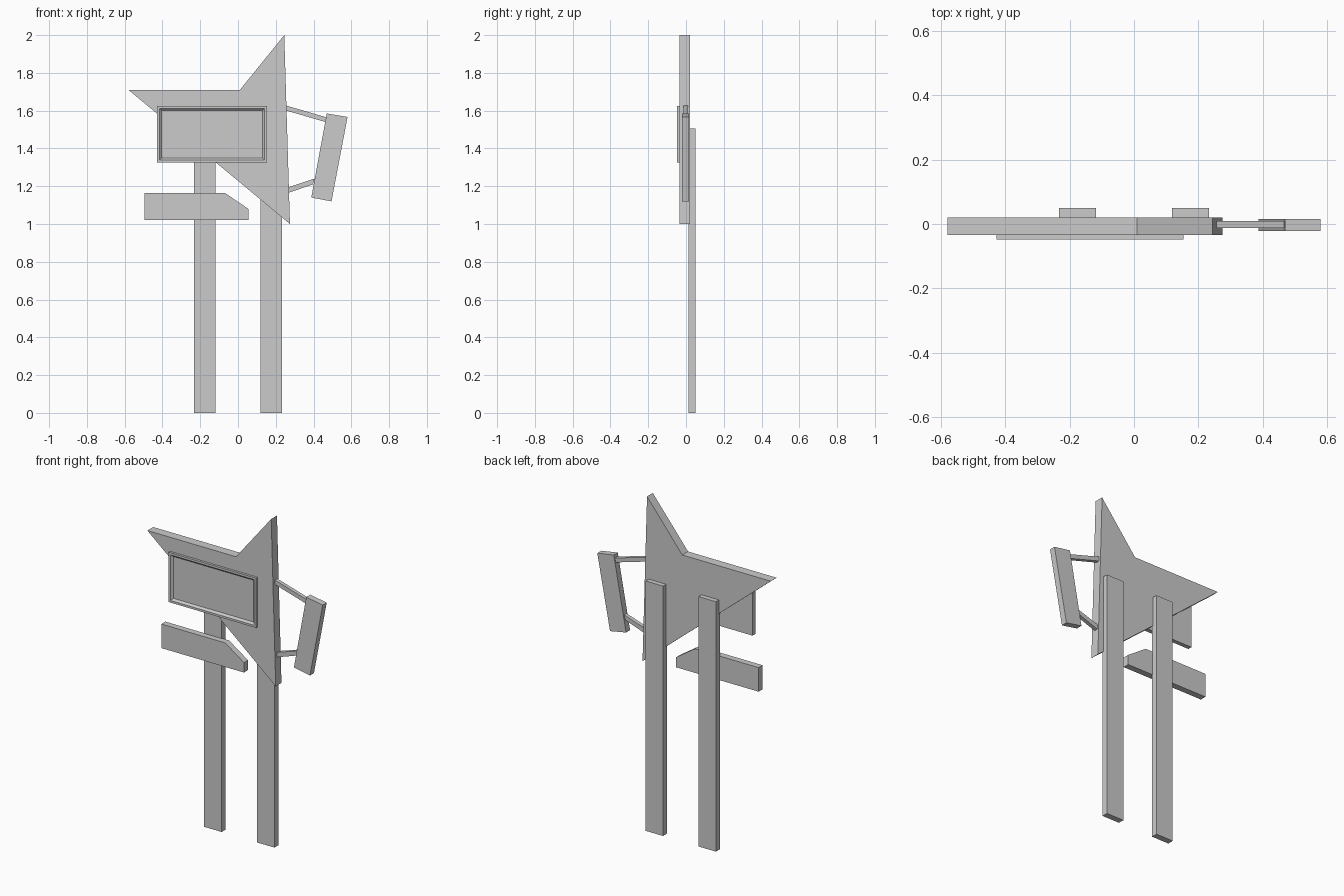
import bpy, bmesh

if "Cube" in bpy.data.objects:
    bpy.data.objects.remove(bpy.data.objects["Cube"])


def prism(name, pts, y0, y1):
    """Extrude an XZ outline from y0 (front) to y1 (back)."""
    bm = bmesh.new()
    face = bm.faces.new([bm.verts.new((x, y0, z)) for x, z in pts])
    ext = bmesh.ops.extrude_face_region(bm, geom=[face], use_keep_orig=True)
    verts = [g for g in ext["geom"] if isinstance(g, bmesh.types.BMVert)]
    bmesh.ops.translate(bm, verts=verts, vec=(0, y1 - y0, 0))
    bmesh.ops.recalc_face_normals(bm, faces=bm.faces)
    mesh = bpy.data.meshes.new(name)
    bm.to_mesh(mesh)
    bm.free()
    obj = bpy.data.objects.new(name, mesh)
    bpy.context.collection.objects.link(obj)
    return obj


def rect(x0, x1, z0, z1):
    return [(x0, z0), (x1, z0), (x1, z1), (x0, z1)]


# Star-shaped main board
prism("star_board", [(-0.58, 1.71), (0.275, 1.0), (0.245, 2.0), (0.01, 1.71)],
      -0.034, 0.021)

# Two support posts behind the board
for side, sx in (("left", -1), ("right", 1)):
    xs = sorted((sx * 0.118, sx * 0.234))
    prism(side + "_post", rect(xs[0], xs[1], 0, 1.505), 0.013, 0.05)

# Framed panel with a bevelled recess
panel = prism("framed_panel", rect(-0.428, 0.154, 1.325, 1.625), -0.048, -0.022)
bm = bmesh.new()
bm.from_mesh(panel.data)
front = min(bm.faces, key=lambda f: f.calc_center_median().y)
bmesh.ops.inset_region(bm, faces=[front], thickness=0.018)
bmesh.ops.inset_region(bm, faces=[front], thickness=0.016)
bmesh.ops.translate(bm, verts=front.verts, vec=(0, 0.012, 0))
bm.to_mesh(panel.data)
bm.free()

# Pointed plank across the left post
prism("lower_plank", [(-0.495, 1.02), (0.055, 1.02), (0.055, 1.08),
                      (-0.07, 1.165), (-0.495, 1.165)], -0.022, 0.016)

# Tilted side sign and its two brackets
prism("side_sign", [(0.388, 1.14), (0.495, 1.12), (0.58, 1.567), (0.47, 1.585)],
      -0.022, 0.016)
prism("upper_bracket", [(0.25, 1.602), (0.463, 1.54), (0.468, 1.565), (0.255, 1.627)],
      -0.013, 0.01)
prism("lower_bracket", [(0.262, 1.163), (0.397, 1.21), (0.405, 1.24), (0.262, 1.193)],
      -0.013, 0.01)
